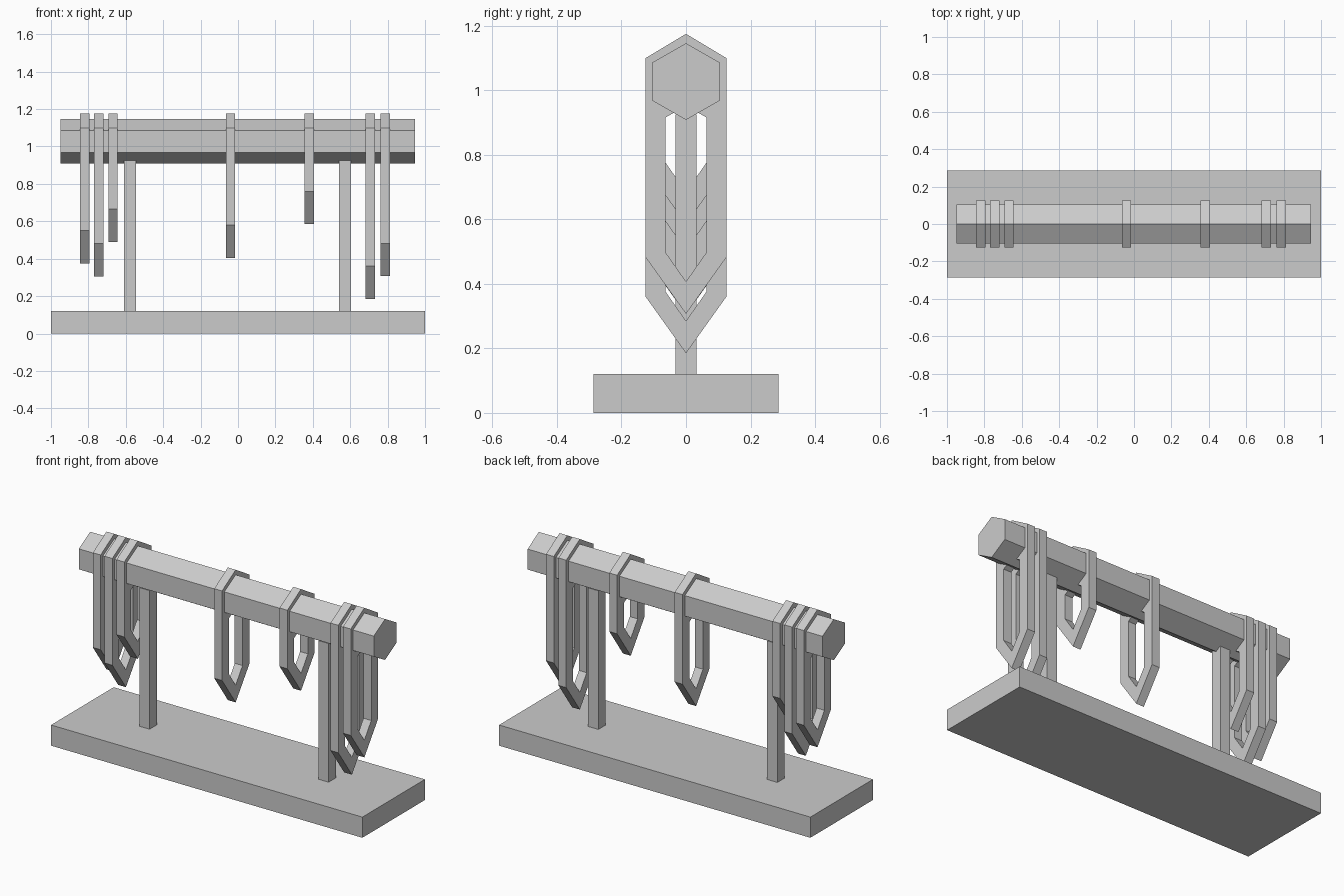
import bpy, bmesh
from math import cos, sin, radians

cube = bpy.data.objects.get("Cube")
if cube:
    bpy.data.objects.remove(cube, do_unlink=True)

GREY = (0.6, 0.6, 0.6, 1)
mat = bpy.data.materials.new("plain grey")
mat.use_nodes = True
mat.diffuse_color = GREY
mat.node_tree.nodes["Principled BSDF"].inputs["Base Color"].default_value = GREY


def finish(name, bm):
    bmesh.ops.recalc_face_normals(bm, faces=bm.faces)
    mesh = bpy.data.meshes.new(name)
    bm.to_mesh(mesh)
    bm.free()
    mesh.materials.append(mat)
    obj = bpy.data.objects.new(name, mesh)
    bpy.context.collection.objects.link(obj)
    return obj


def extrude_x(bm, x0, x1):
    """Move the flat profile to x0 and extrude it to x1."""
    bmesh.ops.translate(bm, verts=bm.verts, vec=(x0, 0, 0))
    geom = bmesh.ops.extrude_face_region(bm, geom=bm.faces[:])["geom"]
    moved = [g for g in geom if isinstance(g, bmesh.types.BMVert)]
    bmesh.ops.translate(bm, verts=moved, vec=(x1 - x0, 0, 0))


def prism(name, profile, x0, x1):
    bm = bmesh.new()
    bm.faces.new([bm.verts.new((0, y, z)) for y, z in profile])
    extrude_x(bm, x0, x1)
    return finish(name, bm)


def box(name, x0, x1, half_y, z0, z1):
    return prism(name, [(-half_y, z0), (half_y, z0), (half_y, z1), (-half_y, z1)], x0, x1)


def loop_points(half, top, shoulder, hip, bottom):
    return [(0, top), (half, shoulder), (half, hip),
            (0, bottom), (-half, hip), (-half, shoulder)]


def hanging_loop(name, x, bottom, width=0.05):
    """Pointed strap loop with an open middle."""
    outer = loop_points(0.125, 1.175, 1.1, bottom + 0.175, bottom)
    inner = loop_points(0.063, 0.952, 0.916, bottom + 0.19, bottom + 0.1)
    bm = bmesh.new()
    a, b = [[bm.verts.new((0, y, z)) for y, z in ring] for ring in (outer, inner)]
    for i in range(len(a)):
        j = (i + 1) % len(a)
        bm.faces.new((a[i], a[j], b[j], b[i]))
    extrude_x(bm, x - width / 2, x + width / 2)
    return finish(name, bm)


# Base slab and two posts
box("base", -1, 1, 0.287, 0, 0.12)
box("right_post", -0.61, -0.545, 0.033, 0.12, 0.925)
box("left_post", 0.54, 0.605, 0.033, 0.12, 0.925)

# Hexagonal bar
hexagon = [(0.12 * cos(radians(30 + 60 * i)), 1.027 + 0.119 * sin(radians(30 + 60 * i)))
           for i in range(6)]
prism("bar", hexagon, -0.95, 0.945)

# Hanging loops: position along the bar and height of the lowest point
loops = [(-0.82, 0.375), (-0.745, 0.305), (-0.668, 0.49), (-0.04, 0.405),
         (0.38, 0.585), (0.707, 0.185), (0.787, 0.307)]
for n, (x, bottom) in enumerate(loops, 1):
    hanging_loop(f"hanging_loop_{n}", x, bottom)
